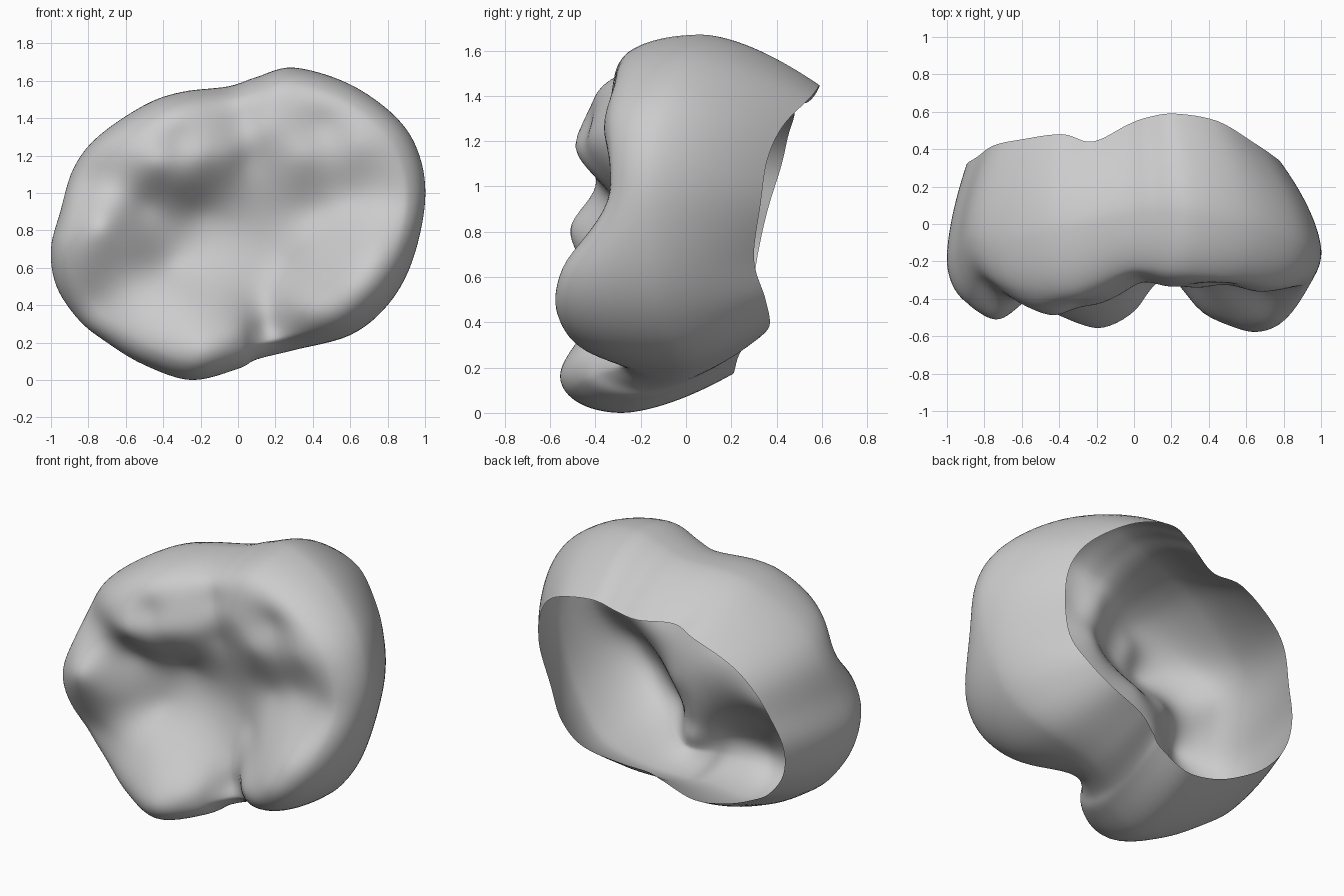
import bpy, bmesh, math

if "Cube" in bpy.data.objects:
    bpy.data.objects.remove(bpy.data.objects["Cube"])

CX, CZ = 0.0, 0.85

# Outline seen from the front: x, z, y of widest girth, y of open back margin
OUTLINE = [
    (1.00, .95, -.15, .33), (.97, 1.20, -.13, .36), (.85, 1.40, -.08, .43),
    (.60, 1.58, .0, .55), (.30, 1.67, .07, .59), (.10, 1.62, .08, .57),
    (-.05, 1.57, .06, .53), (-.30, 1.54, .0, .44), (-.50, 1.47, -.04, .48),
    (-.75, 1.30, -.08, .45), (-.88, 1.13, -.06, .42), (-.95, .90, -.14, .36),
    (-1.0, .70, -.18, .32), (-.97, .50, -.18, .29), (-.85, .32, -.18, .26),
    (-.70, .20, -.20, .22), (-.50, .08, -.25, .20), (-.25, 0, -.28, .21),
    (0, .06, -.22, .23), (.10, .11, -.12, .26), (.30, .16, -.04, .33),
    (.60, .24, -.05, .37), (.80, .40, -.12, .35), (.93, .63, -.15, .30)]

# Chewing surface heights: x, z, y
RELIEF = [
    # cusp tips
    (.62, .50, -.60), (-.18, .16, -.58), (-.73, .83, -.52), (-.42, 1.17, -.49),
    # upper left cusp, its pit and step
    (-.20, 1.20, -.43), (-.05, 1.20, -.36), (.03, 1.40, -.30), (.05, 1.17, -.29),
    (-.32, 1.28, -.43), (-.62, 1.24, -.45), (-.32, 1.42, -.44), (-.30, 1.05, -.39),
    # upper right cusp and pit
    (.15, 1.35, -.33), (.35, 1.20, -.34), (.65, 1.25, -.37), (.45, 1.36, -.31),
    (.48, 1.50, -.36), (.85, .95, -.37), (.62, .97, -.29), (.30, 1.05, -.28),
    # central basin
    (.15, .85, -.20), (-.20, .90, -.22), (.42, .90, -.24), (.05, .65, -.20),
    (.25, .63, -.23),
    # left cusp slopes
    (-.50, .93, -.33), (-.82, 1.06, -.36), (-.36, .62, -.25), (-.57, .70, -.40),
    (-.77, .40, -.36), (-.85, .68, -.48),
    # lower cusps and groove between
    (-.30, .45, -.38), (-.50, .24, -.47), (.02, .26, -.44), (.15, .27, -.29),
    (.15, .45, -.25), (.34, .38, -.46), (.40, .66, -.34), (.73, .66, -.56),
    (.60, .77, -.40)]


def kernel(x, z, p):
    return math.sqrt((x - p[0]) ** 2 + (z - p[1]) ** 2 + 0.006)


def solve(a, b):
    n = len(b)
    m = [row[:] + [v] for row, v in zip(a, b)]
    for i in range(n):
        k = max(range(i, n), key=lambda r: abs(m[r][i]))
        m[i], m[k] = m[k], m[i]
        for r in range(i + 1, n):
            f = m[r][i] / m[i][i]
            for c in range(i, n + 1):
                m[r][c] -= f * m[i][c]
    out = [0] * n
    for i in reversed(range(n)):
        out[i] = (m[i][n] - sum(m[i][c] * out[c] for c in range(i + 1, n))) / m[i][i]
    return out


MEAN = -0.36
WEIGHTS = solve([[kernel(p[0], p[1], q) for q in RELIEF] for p in RELIEF],
                [p[2] - MEAN for p in RELIEF])


def relief(x, z):
    h = MEAN + sum(w * kernel(x, z, p) for w, p in zip(WEIGHTS, RELIEF))
    return max(-0.68, min(-0.10, h))


def smooth_loop(pts, steps):
    out, n = [], len(pts)
    for i in range(n):
        a, b, c, d = (pts[(i + k) % n] for k in (-1, 0, 1, 2))
        for s in range(steps):
            t = s / steps
            out.append([0.5 * (2 * q + (r - p) * t + (2 * p - 5 * q + 4 * r - u) * t * t
                               + (3 * q - p - 3 * r + u) * t ** 3)
                        for p, q, r, u in zip(a, b, c, d)])
    return out


loop = smooth_loop(OUTLINE, 6)
INNER, WALL = 48, 16
bm = bmesh.new()
rings = []

# Chewing surface, rounding over into the widest girth
for i in range(1, INNER + 1):
    s = math.sin(i / INNER * math.pi / 2)
    ring = []
    for x, z, yb, ym in loop:
        k = min(s, 0.9)
        h = relief(CX + (x - CX) * k, CZ + (z - CZ) * k)
        w = 1 - math.sqrt(max(0, 1 - s ** 9))
        ring.append(bm.verts.new((CX + (x - CX) * s, h + (yb - h) * w, CZ + (z - CZ) * s)))
    rings.append(ring)

# Side wall tapering to the open back margin, wider at the lower left
for j in range(1, WALL + 1):
    t = j / WALL
    ring = []
    for x, z, yb, ym in loop:
        ang = math.atan2(z - CZ, x - CX)
        margin = 0.72 + (0.06 if x > 0 else 0.13) * math.cos(ang) ** 2
        margin += 0.08 * max(0, math.cos(ang + 2.3)) ** 2
        k = 1 - (1 - margin) * t ** 1.6
        ring.append(bm.verts.new((CX + (x - CX) * k, yb + (ym - yb) * t, CZ + (z - CZ) * k)))
    rings.append(ring)

centre = bm.verts.new((CX, relief(CX, CZ), CZ))
n = len(loop)
for i in range(n):
    bm.faces.new((centre, rings[0][i], rings[0][(i + 1) % n]))
for a, b in zip(rings, rings[1:]):
    for i in range(n):
        k = (i + 1) % n
        bm.faces.new((a[i], b[i], b[k], a[k]))
bmesh.ops.recalc_face_normals(bm, faces=bm.faces)
bm.normal_update()
if sum(f.normal.y * f.calc_area() for f in bm.faces) > 0:
    bmesh.ops.reverse_faces(bm, faces=bm.faces)

mesh = bpy.data.meshes.new("molar_crown")
bm.to_mesh(mesh)
bm.free()
for f in mesh.polygons:
    f.use_smooth = True
crown = bpy.data.objects.new("molar_crown", mesh)
bpy.context.collection.objects.link(crown)
